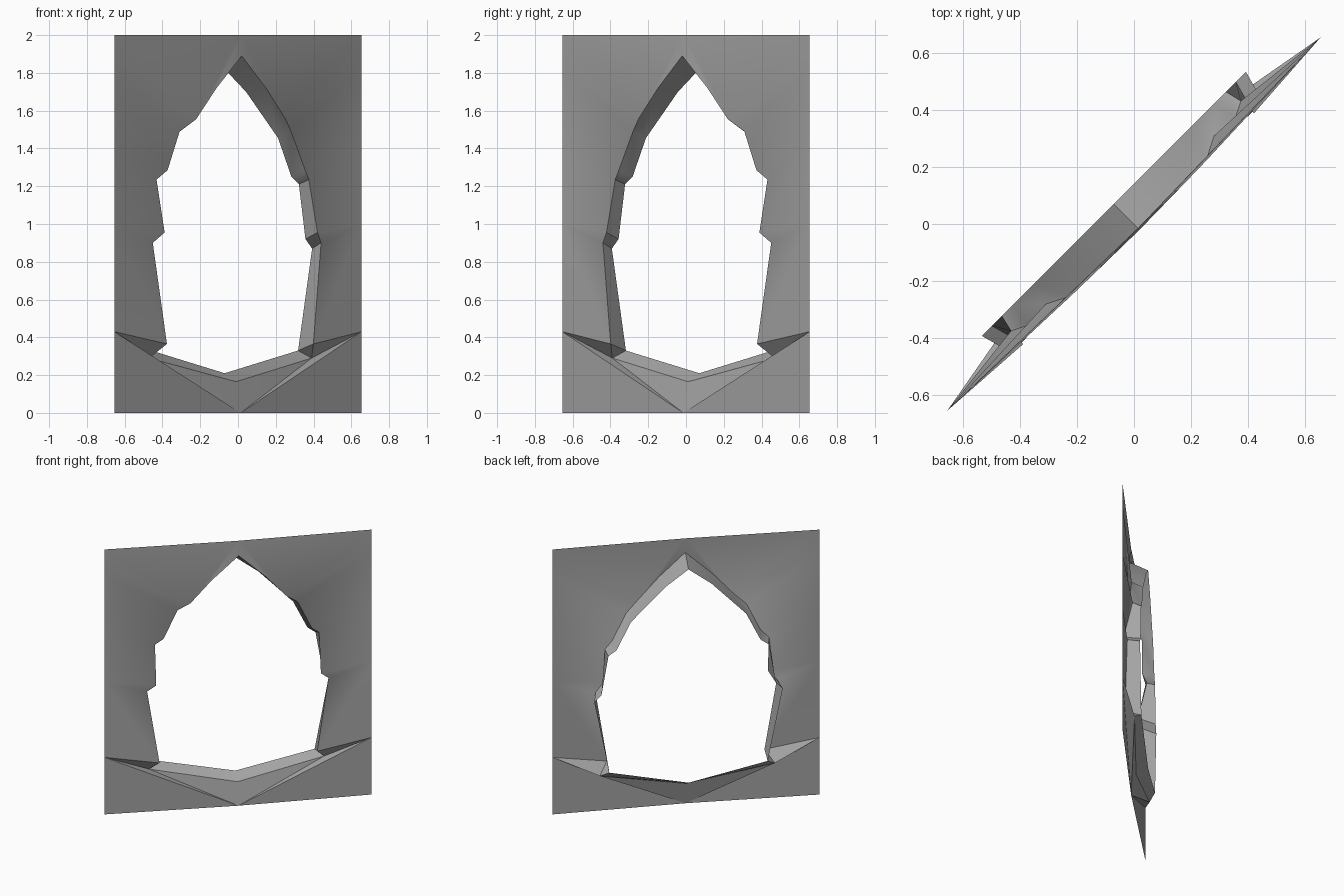
import bpy, bmesh, math
from mathutils import Vector

cube = bpy.data.objects.get("Cube")
if cube:
    bpy.data.objects.remove(cube, do_unlink=True)

# Stone colour
stone = bpy.data.materials.new("grey_stone")
stone.use_nodes = True
colour = (0.38, 0.38, 0.38, 1)
stone.diffuse_color = colour
bsdf = stone.node_tree.nodes["Principled BSDF"]
bsdf.inputs["Base Color"].default_value = colour
bsdf.inputs["Roughness"].default_value = 0.8

HALF = 0.926   # half width of the panel
BACK = 0.10    # depth of the broken lip

# Right half of the opening, top to bottom: (across, depth, height)
rim = [(0, -.028, 1.89), (.185, -.025, 1.72), (.335, -.022, 1.555),
       (.417, .02, 1.49), (.515, .012, 1.285), (.57, .04, 1.235),
       (.572, -.023, .955), (.63, .008, .90), (.548, -.016, .365),
       (.608, .057, .29), (0, .015, .165)]
# Rear edge of the lip: (across, height)
lip = [(0, 1.82), (.16, 1.70), (.40, 1.455), (.50, 1.25), (.556, 1.21),
       (.605, .92), (.655, .87), (.55, .33), (0, .21)]
# Lip point joined to each rim point; corners share one
joins = [0, 1, 2, 2, 3, 4, 5, 6, 7, 7, 8]

bm = bmesh.new()
R = [bm.verts.new(p) for p in rim]
L = [bm.verts.new((x, BACK, z)) for x, z in lip]
# Outer border: crack ends lie on the side edge
top_mid = bm.verts.new((0, -.02, 2))
bottom_mid = bm.verts.new((0, -.02, 0))
top, c1, c2, c3, c4, bottom = [bm.verts.new((HALF, 0, z))
                               for z in (2, 1.83, 1.43, 1.0, .43, 0)]

# Front sheet with cracks running from the rim to the side edge
sheet = [(top_mid, R[0], R[1]), (top_mid, R[1], R[2]), (top_mid, R[2], top),
         (top, R[2], c1),
         (c1, R[2], R[3]), (c1, R[3], R[4], c2),
         (c2, R[4], R[5]), (c2, R[5], R[6], c3),
         (c3, R[6], R[7]), (c3, R[7], R[8], c4),
         (c4, R[8], R[9]), (c4, R[9], bottom_mid), (c4, bottom_mid, bottom),
         (R[9], R[10], bottom_mid)]
for verts in sheet:
    face = bm.faces.new(verts)
    face.normal_update()
    if face.normal.y > 0:
        face.normal_flip()

# Lip running back from the rim
middle = Vector((0, 0, 1))
for i in range(len(R) - 1):
    a, b = L[joins[i]], L[joins[i + 1]]
    face = bm.faces.new((R[i], R[i + 1], a) if a is b else (R[i], R[i + 1], b, a))
    face.normal_update()
    if face.normal.dot(middle - face.calc_center_median()) < 0:
        face.normal_flip()

mesh = bpy.data.meshes.new("broken_wall_panel")
bm.to_mesh(mesh)
bm.free()
mesh.materials.append(stone)
panel = bpy.data.objects.new("broken_wall_panel", mesh)
bpy.context.collection.objects.link(panel)

# Mirror the half, then turn the panel diagonally
bpy.ops.object.select_all(action='DESELECT')
panel.select_set(True)
bpy.context.view_layer.objects.active = panel
mirror = panel.modifiers.new("mirror", 'MIRROR')
mirror.use_clip = True
bpy.ops.object.modifier_apply(modifier=mirror.name)
bpy.ops.object.shade_smooth_by_angle(angle=math.radians(40))
panel.rotation_euler.z = math.radians(45)
